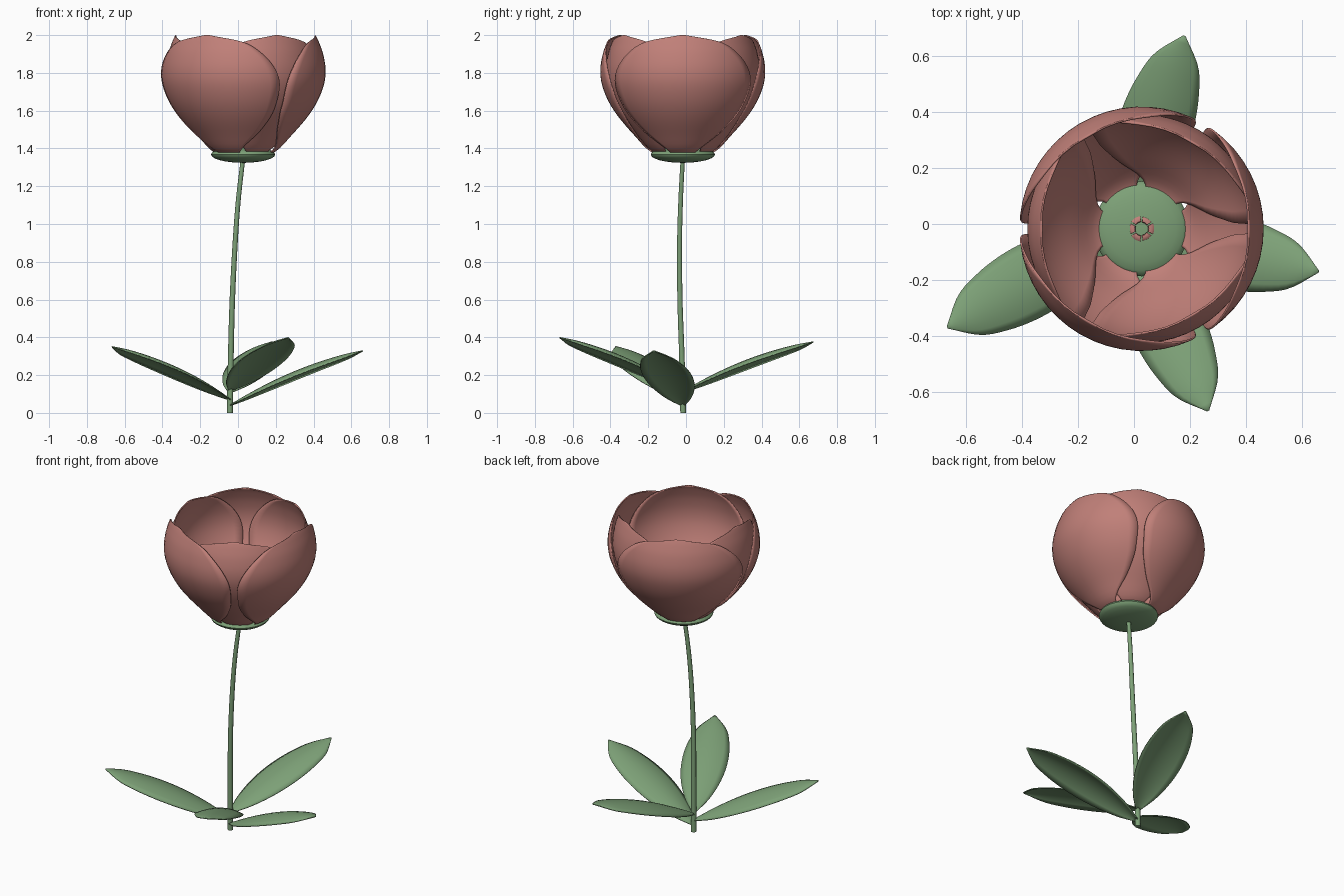
import bpy, bmesh, math
from mathutils import Vector

if "Cube" in bpy.data.objects:
    bpy.data.objects.remove(bpy.data.objects["Cube"])


def material(name, color):
    m = bpy.data.materials.new(name)
    m.diffuse_color = (*color, 1)
    m.use_nodes = True
    m.node_tree.nodes["Principled BSDF"].inputs["Base Color"].default_value = m.diffuse_color
    return m


PINK = material("dusty pink", (0.53, 0.215, 0.19))
GREEN = material("leaf green", (0.205, 0.355, 0.185))
CX, CY = 0.027, -0.017          # flower axis


def spline(points, t):
    """Smooth curve through the points, t from 0 to 1."""
    pts = [Vector(p) for p in points]
    n = len(pts) - 1
    pts = [2 * pts[0] - pts[1]] + pts + [2 * pts[-1] - pts[-2]]
    i = min(int(t * n), n - 1)
    f = t * n - i
    p = pts[i:i + 4]
    return 0.5 * (2 * p[1] + (p[2] - p[0]) * f
                  + (2 * p[0] - 5 * p[1] + 4 * p[2] - p[3]) * f * f
                  + (3 * p[1] - p[0] - 3 * p[2] + p[3]) * f ** 3)


def sheet(name, fn, rows, cols, mat, thickness=0, closed=False):
    """Surface from fn(s, u), s along 0..1 and u across -1..1."""
    bm = bmesh.new()
    count = cols if closed else cols + 1
    grid = [[bm.verts.new(fn(i / rows, 2 * j / cols - 1)) for j in range(count)]
            for i in range(rows + 1)]
    for i in range(rows):
        for j in range(cols):
            k = (j + 1) % count
            bm.faces.new((grid[i][j], grid[i][k], grid[i + 1][k], grid[i + 1][j]))
    if closed:
        bm.faces.new(grid[0][::-1])
        bm.faces.new(grid[-1])
    bmesh.ops.recalc_face_normals(bm, faces=bm.faces)
    me = bpy.data.meshes.new(name)
    bm.to_mesh(me)
    bm.free()
    me.materials.append(mat)
    ob = bpy.data.objects.new(name, me)
    bpy.context.collection.objects.link(ob)
    if thickness:
        mod = ob.modifiers.new("thickness", 'SOLIDIFY')
        mod.thickness = thickness
        mod.offset = 0
    bpy.ops.object.select_all(action='DESELECT')
    ob.select_set(True)
    bpy.context.view_layer.objects.active = ob
    bpy.ops.object.shade_smooth_by_angle(angle=math.radians(50))
    return ob


# Stem: gently bent tapering tube
STEM = [(-0.043, -0.015, 0), (-0.038, -0.022, 0.3), (-0.03, -0.032, 0.6),
        (-0.015, -0.034, 0.9), (0.002, -0.028, 1.13), (CX, CY, 1.35)]


def stem(s, u):
    r = 0.016 - 0.004 * s
    a = math.pi * u
    return spline(STEM, s) + Vector((r * math.cos(a), r * math.sin(a), 0))


sheet("stem", stem, 24, 10, GREEN, closed=True)


# Receptacle: flattened ball under the petals
def receptacle(s, u):
    a, b = math.pi * u, math.pi * (0.02 + 0.96 * s) - math.pi / 2
    r = 0.17 * math.cos(b)
    return Vector((CX + r * math.cos(a), CY + r * math.sin(a), 1.368 + 0.044 * math.sin(b)))


sheet("receptacle", receptacle, 12, 32, GREEN, closed=True)

# Petals: radius, height, half angle in degrees from base to tip
PETAL = [(0.026, 1.421, 25), (0.095, 1.372, 25), (0.172, 1.388, 25), (0.257, 1.475, 46),
         (0.335, 1.565, 55), (0.39, 1.65, 57), (0.425, 1.74, 57), (0.433, 1.82, 53),
         (0.42, 1.90, 44), (0.398, 1.962, 30), (0.381, 1.998, 2)]


def petal(angle, scale):
    def fn(s, u):
        r, z, half = spline(PETAL, s)
        a = math.radians(angle + u * half)
        r *= scale
        return Vector((CX + r * math.cos(a), CY + r * math.sin(a), z))
    return fn


for i in range(3):
    sheet(f"outer_petal_{i + 1}", petal(120 * i, 1.0), 40, 16, PINK, 0.007)
    sheet(f"inner_petal_{i + 1}", petal(120 * i + 60, 0.935), 40, 16, PINK, 0.007)

# Leaves: arched blades with drooping edges, from the stem base
WIDTH = [(0.010, 0), (0.064, 0), (0.100, 0), (0.122, 0), (0.131, 0),
         (0.128, 0), (0.112, 0), (0.080, 0), (0.003, 0)]


def leaf(start_z, tip):
    base, tip = Vector((-0.042, -0.018, start_z)), Vector(tip)
    side = (tip - base).cross(Vector((0, 0, 1))).normalized()

    def fn(s, u):
        w = max(spline(WIDTH, s)[0], 0.002)
        lift = 0.022 * math.sin(math.pi * s) - 0.26 * w * (u * u - 0.45)
        return base.lerp(tip, s) + side * (w * u) + Vector((0, 0, lift))
    return fn


for name, z, tip in (("left_leaf", 0.07, (-0.667, -0.37, 0.35)),
                     ("right_leaf", 0.04, (0.66, -0.17, 0.328)),
                     ("back_leaf", 0.11, (0.18, 0.673, 0.375)),
                     ("front_leaf", 0.12, (0.265, -0.668, 0.398))):
    sheet(name, leaf(z, tip), 28, 8, GREEN, 0.006)
